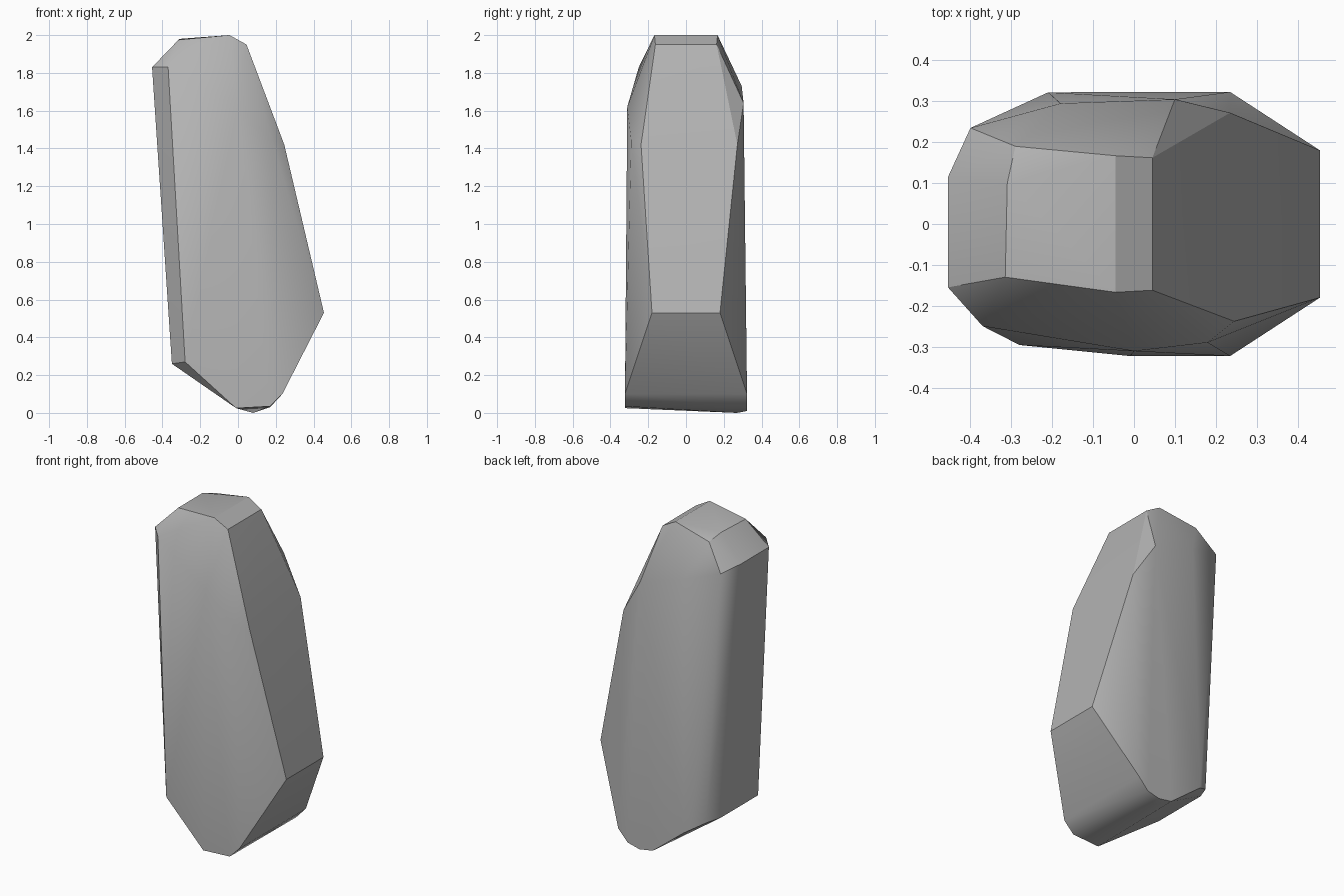
import bpy, bmesh, math

cube = bpy.data.objects.get("Cube")
if cube:
    bpy.data.objects.remove(cube, do_unlink=True)

# Stone colour
stone = bpy.data.materials.new("grey_stone")
stone.use_nodes = True
grey = (0.45, 0.45, 0.45, 1)
stone.diffuse_color = grey
shader = stone.node_tree.nodes["Principled BSDF"]
shader.inputs["Base Color"].default_value = grey
shader.inputs["Roughness"].default_value = 0.9

# Corners that pair up front and back: x, half depth, z
paired = [
    (-0.045, 0.167, 2.0), (0.045, 0.162, 1.95),    # crown
    (0.455, 0.18, 0.53), (0.235, 0.323, 0.10),     # lower shoulder
]
corners = [(x, s * y, z) for x, y, z in paired for s in (-1, 1)]

# Crown and shoulder on the leaning side
corners += [(-0.315, -0.13, 1.975), (-0.31, 0.1, 1.98), (-0.29, 0.19, 1.95),
            (-0.455, -0.155, 1.83), (-0.37, -0.25, 1.83),
            (-0.455, 0.115, 1.83), (-0.40, 0.235, 1.80)]
# Upper bulges of the front and back
corners += [(0.0, -0.311, 1.62), (0.18, -0.29, 1.44), (0.245, -0.238, 1.42),
            (-0.18, 0.295, 1.73), (0.1, 0.305, 1.64), (0.235, 0.272, 1.42)]
# Foot, chamfered on the leaning side
corners += [(-0.35, -0.2, 0.26), (-0.28, -0.296, 0.27),
            (-0.35, 0.16, 0.26), (-0.31, 0.25, 0.25), (-0.21, 0.322, 0.19),
            (-0.01, -0.323, 0.025), (0.17, -0.323, 0.035),
            (0.0, 0.323, 0.025), (0.08, 0.27, 0.0), (0.09, 0.323, 0.01),
            (0.17, 0.323, 0.03)]

# Wrap the corners in a faceted skin
bm = bmesh.new()
for co in corners:
    bm.verts.new(co)
bmesh.ops.convex_hull(bm, input=bm.verts[:])
loose = [v for v in bm.verts if not v.link_faces]
bmesh.ops.delete(bm, geom=loose, context="VERTS")
bmesh.ops.dissolve_limit(bm, angle_limit=math.radians(1),
                         verts=bm.verts[:], edges=bm.edges[:])
bmesh.ops.recalc_face_normals(bm, faces=bm.faces[:])

mesh = bpy.data.meshes.new("standing_stone")
bm.to_mesh(mesh)
bm.free()
mesh.materials.append(stone)
rock = bpy.data.objects.new("standing_stone", mesh)
bpy.context.collection.objects.link(rock)

# Soft facets with crisp main edges
bpy.ops.object.select_all(action="DESELECT")
rock.select_set(True)
bpy.context.view_layer.objects.active = rock
bpy.ops.object.shade_smooth_by_angle(angle=math.radians(30))
